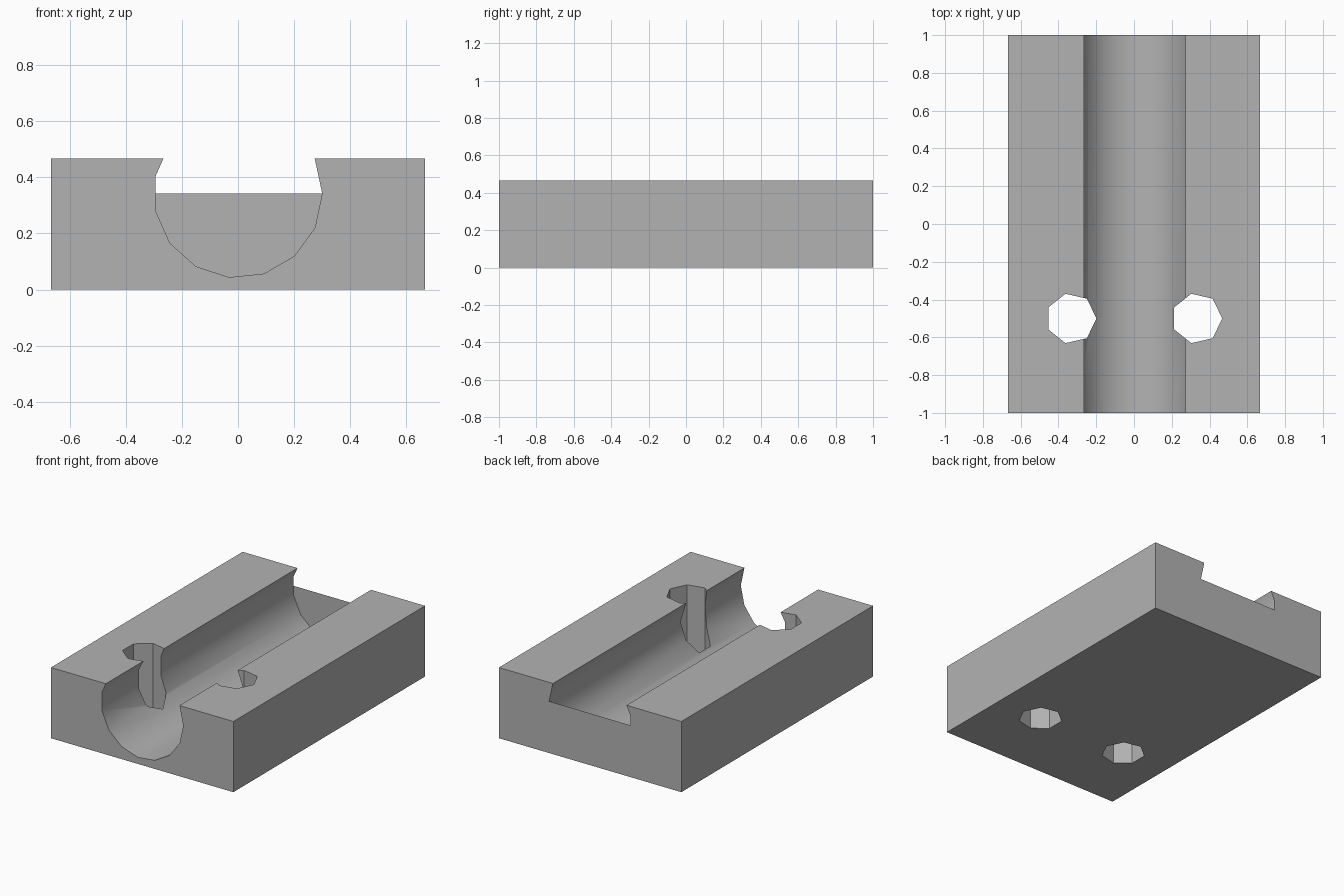
import bpy
import bmesh
from math import cos, sin, pi

WIDTH, LENGTH, HEIGHT = 1.333, 2.0, 0.467
RADIUS, AXIS_Z, SIDES = 0.30, 0.342, 15

default = bpy.data.objects.get("Cube")
if default:
    bpy.data.objects.remove(default, do_unlink=True)

grey = bpy.data.materials.new("plain grey")
grey.use_nodes = True
colour = (0.45, 0.45, 0.45, 1)
grey.diffuse_color = colour
grey.node_tree.nodes["Principled BSDF"].inputs["Base Color"].default_value = colour


def prism(name, points, depth, helper=False):
    """Extrude a closed outline along the given vector."""
    mesh = bpy.data.meshes.new(name)
    bm = bmesh.new()
    face = bm.faces.new([bm.verts.new(p) for p in points])
    if depth:
        ext = bmesh.ops.extrude_face_region(bm, geom=[face], use_keep_orig=True)
        moved = [v for v in ext["geom"] if isinstance(v, bmesh.types.BMVert)]
        bmesh.ops.translate(bm, verts=moved, vec=depth)
        bmesh.ops.recalc_face_normals(bm, faces=bm.faces)
    bm.to_mesh(mesh)
    bm.free()
    mesh.materials.append(grey)
    obj = bpy.data.objects.new(name, mesh)
    bpy.context.collection.objects.link(obj)
    obj.hide_render = helper
    return obj


def ring(n, r):
    return [(r * cos(2 * pi * i / n), r * sin(2 * pi * i / n)) for i in range(n)]


# Block body
half_w, half_l = WIDTH / 2, LENGTH / 2
block = prism("block", [(-half_w, -half_l, 0), (half_w, -half_l, 0),
                        (half_w, half_l, 0), (-half_w, half_l, 0)], (0, 0, HEIGHT))

# Round channel along the length, and a heptagonal hole on each side of it
circle = ring(SIDES, RADIUS)
cutters = [prism("channel_cutter", [(x, -1.2, AXIS_Z + z) for x, z in circle],
                 (0, 2.4, 0), True)]
for side, x0 in (("right", -0.333), ("left", 0.333)):
    cutters.append(prism(side + "_hole_cutter",
                         [(x0 + x, y - 0.5, -0.2) for x, y in ring(7, 0.134)],
                         (0, 0, 1), True))

bpy.context.view_layer.objects.active = block
block.select_set(True)
for cutter in cutters:
    mod = block.modifiers.new(cutter.name, "BOOLEAN")
    mod.operation = "DIFFERENCE"
    mod.solver = "EXACT"
    mod.object = cutter
    bpy.ops.object.modifier_apply(modifier=mod.name)
for cutter in cutters:
    bpy.data.objects.remove(cutter, do_unlink=True)
bpy.ops.object.shade_smooth_by_angle(angle=pi / 6)

# Paper-thin wall closing the lower half of the channel at the back
lower = [(x, z) for x, z in circle if z < -0.001]
edge = -RADIUS * cos(pi / SIDES)
outline = [(edge, 0)] + lower + [(RADIUS, 0)]
prism("back_end_wall", [(x, half_l, AXIS_Z + z) for x, z in reversed(outline)], None)
